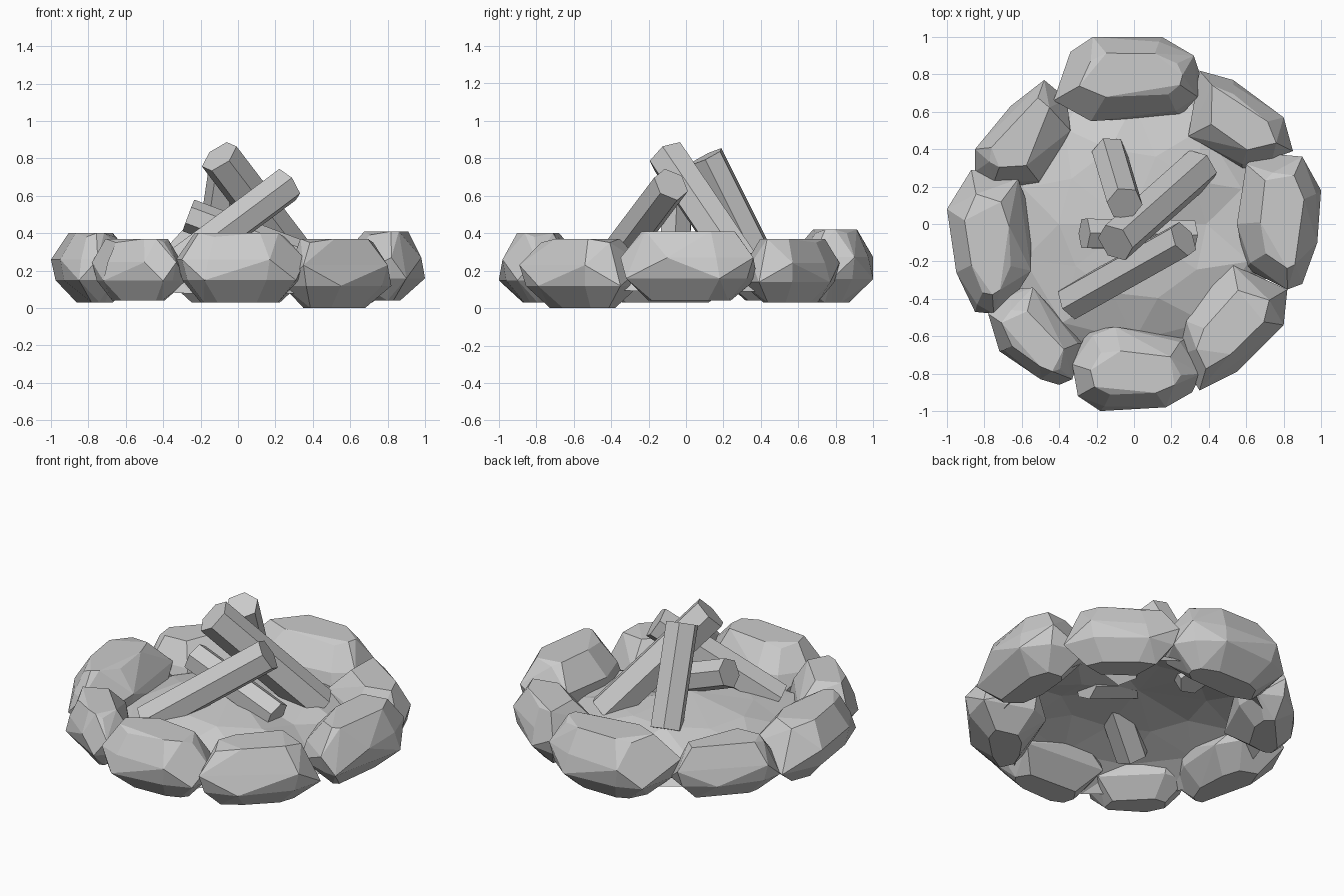
import bpy, bmesh, math, random
from mathutils import Vector

if "Cube" in bpy.data.objects:
    bpy.data.objects.remove(bpy.data.objects["Cube"])

random.seed(4)


def finish(name, bm):
    bmesh.ops.recalc_face_normals(bm, faces=bm.faces[:])
    me = bpy.data.meshes.new(name)
    bm.to_mesh(me)
    bm.free()
    ob = bpy.data.objects.new(name, me)
    bpy.context.collection.objects.link(ob)
    return ob


# A faceted stone: hull of a plan outline, drawn in towards a narrow top and bottom
def stone(name, z0, z1, outline):
    bm = bmesh.new()
    c = sum((Vector(p) for p in outline), Vector((0, 0))) / len(outline)
    out = c.normalized()
    h = z1 - z0
    for i, p in enumerate(outline):
        d = Vector(p) - c
        radial = out * d.dot(out)
        along = d - radial
        low, high = (1.0, 0.88) if i % 2 else (0.9, 1.0)
        for sr, sa, t in ((.4, .6, 0), (low, low, .32), (high, high, .62), (.52, .7, 1)):
            q = c + radial * sr + along * sa + out * .015 * (t == 1)
            dip = 0.02 * (i % 3 == 1) * (t == 1)
            bm.verts.new((q.x, q.y, z0 + h * t - dip))
    bmesh.ops.convex_hull(bm, input=bm.verts[:])
    bmesh.ops.delete(bm, geom=[v for v in bm.verts if not v.link_faces], context='VERTS')
    bmesh.ops.dissolve_limit(bm, angle_limit=math.radians(10),
                             verts=bm.verts[:], edges=bm.edges[:])
    return finish(name, bm)


# A six-sided log from its upper end to its lower end
def log(name, top, bottom, radius, turn=0.0):
    a, b = Vector(top), Vector(bottom)
    axis = (b - a).normalized()
    u = axis.cross(Vector((0, 0, 1))).normalized()
    w = axis.cross(u)
    bm = bmesh.new()
    rings = []
    for c in (a, b):
        rings.append([bm.verts.new(c + radius * (math.cos(t) * u + math.sin(t) * w))
                      for t in (turn + k * math.pi / 3 for k in range(6))])
    for k in range(6):
        j = (k + 1) % 6
        bm.faces.new((rings[0][k], rings[0][j], rings[1][j], rings[1][k]))
    for r in rings:
        bm.faces.new(r)
    return finish(name, bm)


# Ring of stones
stone("stone_back", 0.03, 0.42, [(-.43, .66), (-.34, .92), (-.22, 1), (.15, 1), (.32, .9),
                                 (.36, .78), (.34, .68), (.25, .58), (-.23, .55)])
stone("stone_back_right", 0.03, 0.37, [(.35, .82), (.53, .77), (.8, .57), (.85, .39),
                                       (.74, .35), (.58, .29), (.29, .47), (.33, .68)])
stone("stone_right", 0.04, 0.41, [(.6, .32), (.68, .38), (.9, .36), (1, .18), (.98, -.1),
                                  (.9, -.32), (.82, -.35), (.6, -.24), (.55, 0)])
stone("stone_front_right", 0.0, 0.37, [(.53, -.22), (.82, -.35), (.8, -.54), (.55, -.79),
                                       (.35, -.89), (.24, -.7), (.28, -.52), (.4, -.3)])
stone("stone_front", 0.03, 0.40, [(-.33, -.75), (-.25, -.57), (-.1, -.55), (.28, -.61), (.36, -.8),
                                  (.31, -.9), (.17, -.98), (-.18, -1), (-.3, -.92)])
stone("stone_front_left", 0.04, 0.37, [(-.78, -.48), (-.68, -.35), (-.54, -.34), (-.27, -.64),
                                       (-.33, -.83), (-.4, -.86), (-.5, -.83), (-.72, -.68)])
stone("stone_left", 0.03, 0.40, [(-1, .08), (-.87, .29), (-.62, .24), (-.55, .06), (-.55, -.25),
                                 (-.67, -.44), (-.75, -.48), (-.85, -.47), (-.95, -.26)])
stone("stone_back_left", 0.04, 0.37, [(-.85, .4), (-.66, .63), (-.48, .77), (-.36, .67),
                                      (-.34, .5), (-.5, .2), (-.75, .22), (-.85, .28)])

# Leaning logs
log("log_tall", (-.1, -.1, .81), (.35, .30, .22), .11, 0.3)
log("log_front", (.265, -.08, .66), (-.34, -.42, .21), .1, 0.45)
log("log_back", (-.05, .11, .81), (-.13, .38, .27), .097, 0.4)
log("log_low", (-.265, -.05, .495), (.31, -.06, .28), .09, 0.5)

# Ash mound: an open faceted sheet tucked under the stones
bm = bmesh.new()
centre = bm.verts.new((-.03, 0, .34))
n, rings = 10, []
for k, (r, z) in enumerate(((.40, .285), (.62, .205), (.80, .09))):
    ring = []
    for i in range(n):
        t = 2 * math.pi * (i + 0.5 * (k % 2)) / n
        rr = r * random.uniform(.94, 1.06) if k < 2 else r
        dip = .05 if (k, i) == (0, 0) else 0
        ring.append(bm.verts.new((rr * math.cos(t), rr * math.sin(t),
                                  z - dip + random.uniform(-.015, .015))))
    rings.append(ring)
for i in range(n):
    j = (i + 1) % n
    bm.faces.new((centre, rings[0][i], rings[0][j]))
    bm.faces.new((rings[0][i], rings[1][i], rings[0][j]))
    bm.faces.new((rings[0][j], rings[1][i], rings[1][j]))
    bm.faces.new((rings[1][i], rings[2][j], rings[1][j]))
    bm.faces.new((rings[1][i], rings[2][i], rings[2][j]))
finish("ash_mound", bm)
